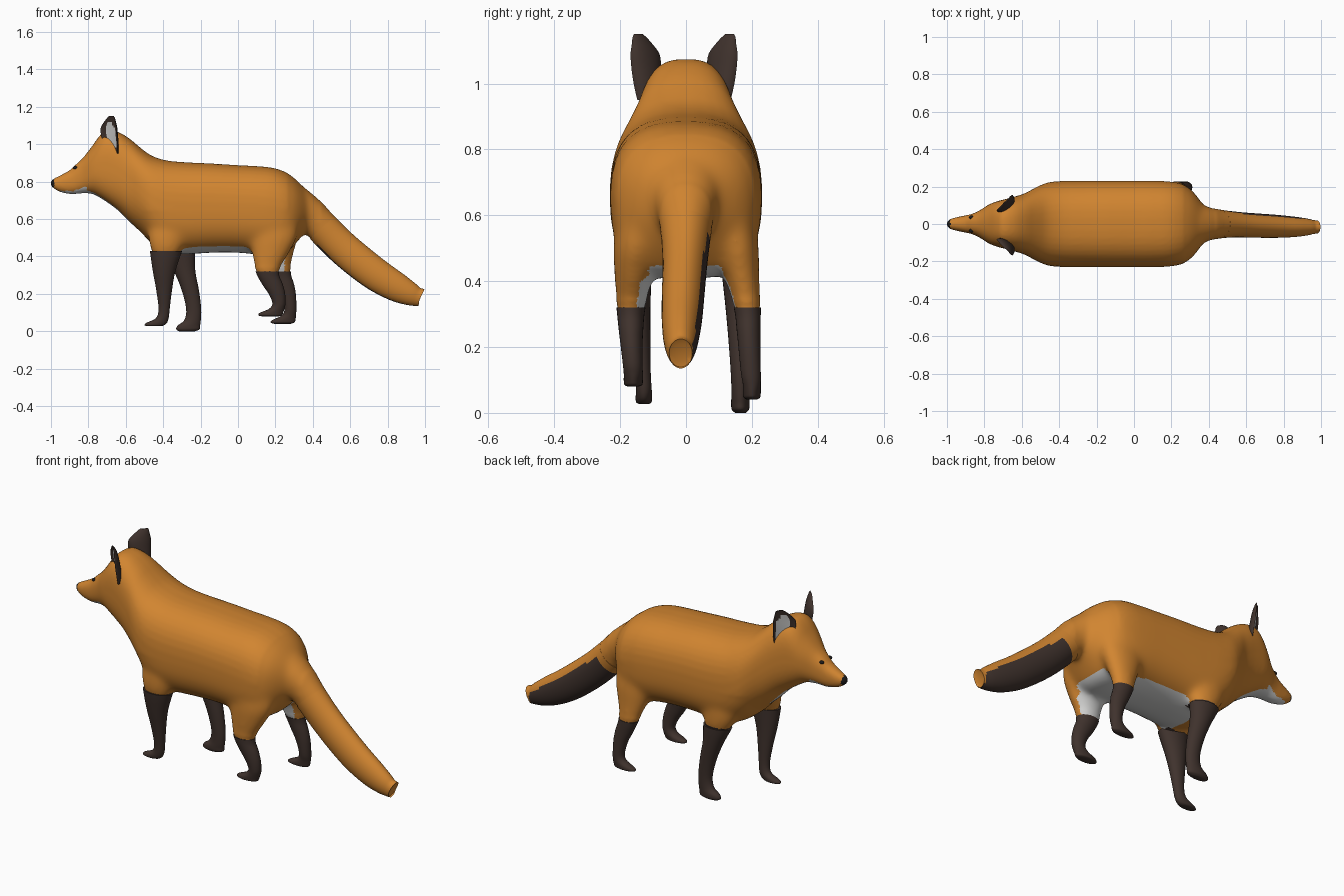
import bpy, bmesh, math
from mathutils import Vector

if "Cube" in bpy.data.objects:
    bpy.data.objects.remove(bpy.data.objects["Cube"])


def material(name, rgb):
    m = bpy.data.materials.new(name)
    m.diffuse_color = (*rgb, 1)
    m.use_nodes = True
    m.node_tree.nodes["Principled BSDF"].inputs["Base Color"].default_value = m.diffuse_color
    return m


MATS = [material("orange fur", (0.64, 0.235, 0.03)),
        material("dark brown fur", (0.05, 0.032, 0.026)),
        material("pale fur", (0.68, 0.68, 0.67)),
        material("black", (0.012, 0.011, 0.011))]
ORANGE, DARK, PALE, BLACK = range(4)


def smooth_rows(rows, steps):
    """Catmull-Rom interpolation of station rows."""
    out = []
    for i in range(len(rows) - 1):
        p = [rows[max(0, min(len(rows) - 1, i + k))] for k in (-1, 0, 1, 2)]
        for s in range(steps):
            t = s / steps
            out.append([0.5 * (2 * b + (c - a) * t + (2 * a - 5 * b + 4 * c - d) * t * t
                               + (3 * b - a - 3 * c + d) * t ** 3)
                        for a, b, c, d in zip(*p)])
    return out + [list(rows[-1])]


def superellipse(a, n):
    c, s = math.cos(a), math.sin(a)
    return (math.copysign(abs(c) ** (2 / n), c), math.copysign(abs(s) ** (2 / n), s))


def skin(bm, rings):
    """Skin closed rings into bm and cap the ends."""
    loops = [[bm.verts.new(p) for p in r] for r in rings]
    n = len(loops[0])
    faces = [bm.faces.new((a[i], a[(i + 1) % n], b[(i + 1) % n], b[i]))
             for a, b in zip(loops, loops[1:]) for i in range(n)]
    faces += [bm.faces.new(loops[0]), bm.faces.new(loops[-1])]
    bmesh.ops.recalc_face_normals(bm, faces=faces)


def finish(name, bm, rule):
    """Colour faces by rule(centre, normal) and make the object."""
    bm.normal_update()
    for f in bm.faces:
        f.smooth = True
        f.material_index = rule(f.calc_center_median(), f.normal)
    me = bpy.data.meshes.new(name)
    bm.to_mesh(me)
    bm.free()
    me.set_sharp_from_angle(angle=math.radians(50))
    for m in MATS:
        me.materials.append(m)
    ob = bpy.data.objects.new(name, me)
    bpy.context.collection.objects.link(ob)
    return ob


def loft(name, rings, rule):
    bm = bmesh.new()
    skin(bm, rings)
    return finish(name, bm, rule)


blend = bmesh.new()  # trunk, upper legs and tail root, fused later

# Head, neck and trunk: x, top z, bottom z, half width, squareness
body = [(-1.0, .805, .775, .012, 2), (-.985, .817, .763, .026, 2.1), (-.95, .834, .744, .036, 2.3),
        (-.90, .861, .734, .046, 2.5), (-.87, .889, .734, .053, 2.5), (-.83, .926, .738, .070, 2.4),
        (-.78, .990, .735, .102, 2.4), (-.74, 1.045, .715, .119, 2.6), (-.70, 1.074, .69, .130, 2.7),
        (-.64, 1.065, .645, .146, 2.6), (-.58, 1.03, .585, .166, 2.5), (-.52, .98, .53, .198, 2.4),
        (-.46, .938, .468, .222, 2.5), (-.38, .913, .42, .230, 2.6), (-.27, .903, .412, .231, 2.6),
        (-.14, .897, .42, .231, 2.6), (0, .888, .42, .231, 2.6), (.1, .883, .41, .231, 2.6),
        (.19, .873, .405, .227, 2.6), (.26, .848, .42, .213, 2.5), (.31, .812, .47, .180, 2.4),
        (.355, .765, .525, .125, 2.2), (.39, .72, .57, .07, 2)]
rings = []
for x, top, bot, w, n in smooth_rows(body, 3):
    ring = []
    for k in range(40):
        c, s = superellipse(2 * math.pi * (k + .5) / 40, n)
        ring.append((x, w * c, (top + bot) / 2 + (top - bot) / 2 * s))
    rings.append(ring)
skin(blend, rings)

# Tail: x, z, half thickness, half width, y
tail = [(.25, .735, .09, .12, 0), (.36, .655, .087, .10, 0), (.45, .555, .089, .078, 0),
        (.55, .455, .09, .068, -.003), (.65, .37, .09, .065, -.008), (.75, .295, .087, .062, -.012),
        (.85, .235, .078, .055, -.015), (.92, .20, .063, .046, -.016), (.955, .186, .052, .038, -.016),
        (.977, .182, .047, .035, -.016)]
rows = smooth_rows(tail, 3)
rings = []
for i, (x, z, h, w, y) in enumerate(rows):
    a, b = rows[max(0, i - 1)], rows[min(len(rows) - 1, i + 1)]
    d = Vector((b[0] - a[0], 0, b[1] - a[1])).normalized()
    up = Vector((-d.z, 0, d.x))
    if i == len(rows) - 1:
        up = Vector((.42, 0, .9)).normalized()
    rings.append([Vector((x, y, z)) + up * h * math.sin(t) + Vector((0, w * math.cos(t), 0))
                  for t in (2 * math.pi * k / 40 for k in range(40))])
skin(blend, rings[:9])
# sunken tail tip
rings.append([p.lerp(Vector((.965, -.016, .185)), .35) for p in rings[-1]])


def tail_colour(c, n):
    dark = n.dot(Vector((-.46, .68, -.57))) > .31
    return DARK if dark and c.x - .8 * c.z > .08 and c.x < .962 else ORANGE


loft("tail", rings[6:], tail_colour)


# Legs: z, centre x, half length, distance from middle, half width
def leg(name, side, sections, dark_z):
    rings, upper = [], []
    for z, cx, rx, cy, ry in smooth_rows(sections, 4):
        def ring(k):
            return [(cx + k * rx * math.cos(t), side * cy + k * ry * math.sin(t), z)
                    for t in (2 * math.pi * j / 28 for j in range(28))]
        if z > dark_z - .04:
            upper.append(ring(1 if z > dark_z + .001 else .93))
        if z < dark_z + .001:
            rings.append(ring(1))
    skin(blend, upper)
    loft(name, rings, lambda c, n: DARK)


leg("front_leg_left", -1, [
    (.62, -.36, .10, .145, .055), (.52, -.375, .105, .158, .06), (.43, -.385, .086, .16, .056),
    (.32, -.395, .060, .153, .045), (.22, -.395, .042, .142, .034), (.12, -.395, .030, .132, .025),
    (.07, -.405, .034, .128, .024), (.045, -.435, .055, .128, .025), (.032, -.447, .052, .128, .023),
    (.027, -.447, .038, .128, .015)], .43)
leg("front_leg_right", 1, [
    (.62, -.34, .10, .145, .055), (.52, -.335, .105, .158, .06), (.42, -.312, .082, .163, .054),
    (.32, -.285, .057, .165, .045), (.22, -.255, .046, .165, .036), (.12, -.237, .040, .165, .029),
    (.06, -.243, .044, .165, .027), (.03, -.263, .060, .165, .028), (.01, -.268, .062, .165, .026),
    (0, -.272, .042, .165, .016)], .42)
leg("hind_leg_left", -1, [
    (.66, .20, .11, .13, .06), (.52, .19, .13, .148, .072), (.42, .175, .102, .158, .060),
    (.32, .157, .063, .167, .044), (.25, .185, .055, .167, .037), (.20, .208, .044, .165, .033),
    (.15, .219, .035, .162, .030), (.12, .207, .041, .16, .029), (.098, .178, .063, .16, .029),
    (.085, .172, .062, .16, .027), (.08, .172, .045, .16, .016)], .32)
leg("hind_leg_right", 1, [
    (.66, .20, .11, .13, .06), (.52, .205, .12, .15, .070), (.42, .213, .088, .168, .056),
    (.32, .225, .057, .186, .041), (.25, .25, .050, .190, .036), (.19, .270, .040, .193, .033),
    (.12, .280, .032, .197, .030), (.085, .272, .038, .20, .027), (.06, .245, .062, .20, .027),
    (.047, .238, .064, .20, .025), (.04, .238, .045, .20, .015)], .32)


# Fuse trunk, upper legs and tail root, then round off the joints
def trunk_colour(c, n):
    y = abs(c.y)
    if c.x < -.982:
        return BLACK
    if -.955 < c.x < -.81 and c.z < .750 + .35 * max(0, c.x + .88):
        return PALE
    if -.81 <= c.x < -.55 and n.z < -.3 and y < .05:
        return PALE
    if (-.5 < c.x < -.2 and c.z < .425 and y > .105) or c.z < .32:
        return DARK
    if -.33 < c.x < .29 and n.z < -.7 and y < .15 and c.z < .5:
        return PALE
    if .05 < c.x < .25 and c.z < .45 and n.y * c.y < 0 and abs(n.y) > .45:
        return PALE
    return ORANGE


me = bpy.data.meshes.new("blend")
blend.to_mesh(me)
blend.free()
src = bpy.data.objects.new("blend", me)
bpy.context.collection.objects.link(src)
mod = src.modifiers.new("fuse", 'REMESH')
mod.mode = 'VOXEL'
mod.voxel_size = .009
deps = bpy.context.evaluated_depsgraph_get()
bm = bmesh.new()
bm.from_mesh(src.evaluated_get(deps).to_mesh())
bpy.data.objects.remove(src)
joints = [v for v in bm.verts if (-.52 < v.co.x < .36 and .34 < v.co.z < .64)
          or (.27 < v.co.x < .44 and v.co.z > .45)]
for verts, times in ((joints, 30), (list(bm.verts), 3)):
    for _ in range(times):
        bmesh.ops.smooth_vert(bm, verts=verts, factor=.5, use_axis_x=True, use_axis_y=True, use_axis_z=True)
finish("body_and_head", bm, trunk_colour)


# Ears: cupped, open forward and outward
def ear(name, side, shift):
    wide = Vector((.7, side * .7, 0))
    out = Vector((-.7, side * .7, 0))
    stations = [(.95, -.668, .112, .034, .026), (1.0, -.680, .112, .050, .034),
                (1.05, -.690, .112, .060, .034), (1.09, -.692, .115, .059, .030),
                (1.12, -.686, .123, .042, .022), (1.14, -.680, .130, .029, .013),
                (1.15, -.678, .133, .018, .007)]
    rings = []
    for z, x, y, w, d in smooth_rows(stations, 3):
        ring = []
        for k in range(24):
            t = 2 * math.pi * k / 24
            s = math.sin(t)
            ring.append(Vector((x, side * (y + shift), z)) + wide * w * math.cos(t)
                        + out * d * (-.35 * s if s > 0 else s))
        rings.append(ring)

    def colour(c, n):
        inside = n.dot(out) > .4 and .99 < c.z < 1.12
        off = (c - Vector((-.688, side * (.114 + shift), c.z))).dot(wide)
        return PALE if inside and abs(off) < .036 * min(1, (1.14 - c.z) / .06) else DARK
    loft(name, rings, colour)


# Eyes: small flattened beads
def eye(name, side):
    rings = [[(-.870 + .013 * math.sin(a) * math.cos(t), side * (.036 + .010 * math.cos(a)),
               .874 + .009 * math.sin(a) * math.sin(t))
              for t in (2 * math.pi * k / 12 for k in range(12))]
             for a in (math.pi * (j + .3) / 6.6 for j in range(7))]
    loft(name, rings, lambda c, n: BLACK)


for label, side, shift in (("left", -1, .012), ("right", 1, 0)):
    ear("ear_" + label, side, shift)
    eye("eye_" + label, side)
